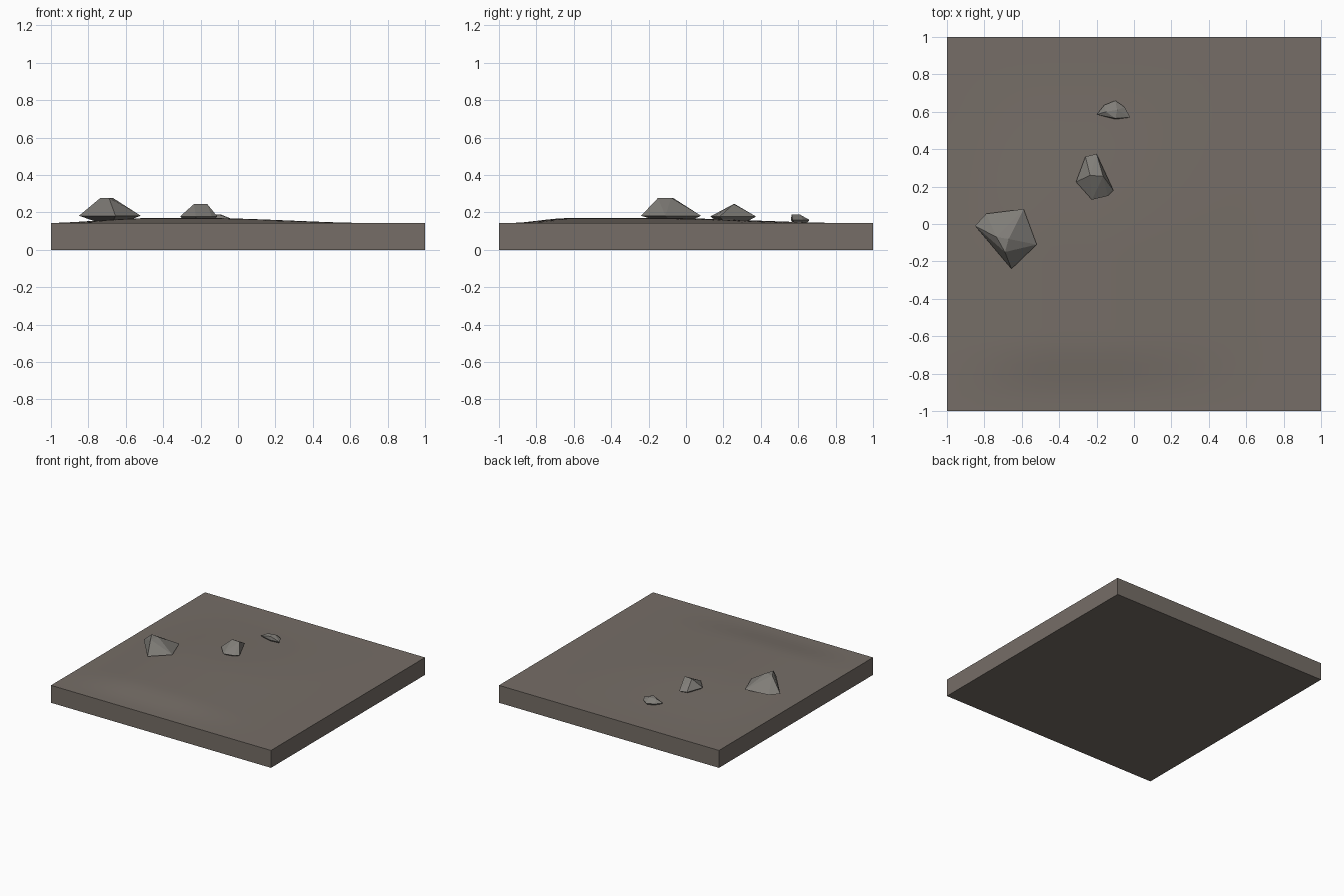
import bpy, bmesh

if "Cube" in bpy.data.objects:
    bpy.data.objects.remove(bpy.data.objects["Cube"])


def material(name, col):
    m = bpy.data.materials.new(name)
    m.diffuse_color = (*col, 1)
    m.use_nodes = True
    m.node_tree.nodes["Principled BSDF"].inputs["Base Color"].default_value = m.diffuse_color
    return m


earth = material("brown_earth", (0.18, 0.155, 0.135))
stone = material("grey_stone", (0.215, 0.205, 0.187))


def finish(bm, name, mat):
    bmesh.ops.recalc_face_normals(bm, faces=bm.faces)
    me = bpy.data.meshes.new(name)
    bm.to_mesh(me)
    bm.free()
    me.materials.append(mat)
    ob = bpy.data.objects.new(name, me)
    bpy.context.collection.objects.link(ob)
    return ob


def ramp(a, b, v):
    t = max(0, min(1, (v - a) / (b - a)))
    return t * t * (3 - 2 * t)


# Ground: square slab whose top swells gently towards the front left
EDGE_Z, SWELL = 0.143, 0.027


def swell(x, y):
    return (SWELL * ramp(-1.05, -0.45, x) * ramp(0.75, -0.2, x)
            * ramp(-0.95, -0.62, y) * ramp(0.9, -0.15, y))


bm = bmesh.new()
bmesh.ops.create_grid(bm, x_segments=32, y_segments=32, size=1)
rim = [e for e in bm.edges if e.is_boundary]
for f in bm.faces:
    f.smooth = True
for v in bm.verts:
    inside = max(abs(v.co.x), abs(v.co.y)) < 0.999
    v.co.z = EDGE_Z + (swell(v.co.x, v.co.y) if inside else 0)
walls = bmesh.ops.extrude_edge_only(bm, edges=rim)["geom"]
for g in walls:
    if isinstance(g, bmesh.types.BMVert):
        g.co.z = 0
    elif isinstance(g, bmesh.types.BMFace):
        g.smooth = False
bmesh.ops.holes_fill(bm, edges=[e for e in bm.edges if e.is_boundary], sides=0)
for e in bm.edges:
    if any(not f.smooth for f in e.link_faces):
        e.smooth = False
for f in bm.faces:
    if len(f.verts) > 4:
        f.smooth = False
finish(bm, "ground_slab", earth)


# Rocks: convex faceted stones from a widest outline, a peak and a narrower foot
def rock(name, outline, mid_z, peak, foot_z, foot_scale):
    cx = sum(p[0] for p in outline) / len(outline)
    cy = sum(p[1] for p in outline) / len(outline)
    pts = [(x, y, mid_z) for x, y in outline] + peak
    pts += [(cx + (x - cx) * foot_scale, cy + (y - cy) * foot_scale, foot_z)
            for x, y in outline]
    bm = bmesh.new()
    for p in pts:
        bm.verts.new(p)
    bmesh.ops.convex_hull(bm, input=bm.verts)
    finish(bm, name, stone)


rock("large_rock",
     [(-0.85, -0.01), (-0.79, 0.055), (-0.59, 0.08), (-0.52, -0.11), (-0.655, -0.24)],
     0.182, [(-0.735, -0.07, 0.278), (-0.69, -0.15, 0.277), (-0.67, -0.08, 0.278)],
     0.15, 0.45)
rock("medium_rock",
     [(-0.31, 0.225), (-0.26, 0.36), (-0.20, 0.375), (-0.11, 0.18), (-0.14, 0.15), (-0.225, 0.13)],
     0.178, [(-0.235, 0.26, 0.245), (-0.165, 0.255, 0.245)], 0.14, 0.5)
rock("small_rock",
     [(-0.20, 0.585), (-0.16, 0.635), (-0.10, 0.66), (-0.05, 0.625), (-0.02, 0.57), (-0.10, 0.56)],
     0.16, [(-0.15, 0.60, 0.187), (-0.10, 0.565, 0.188), (-0.09, 0.61, 0.188)], 0.13, 0.6)
